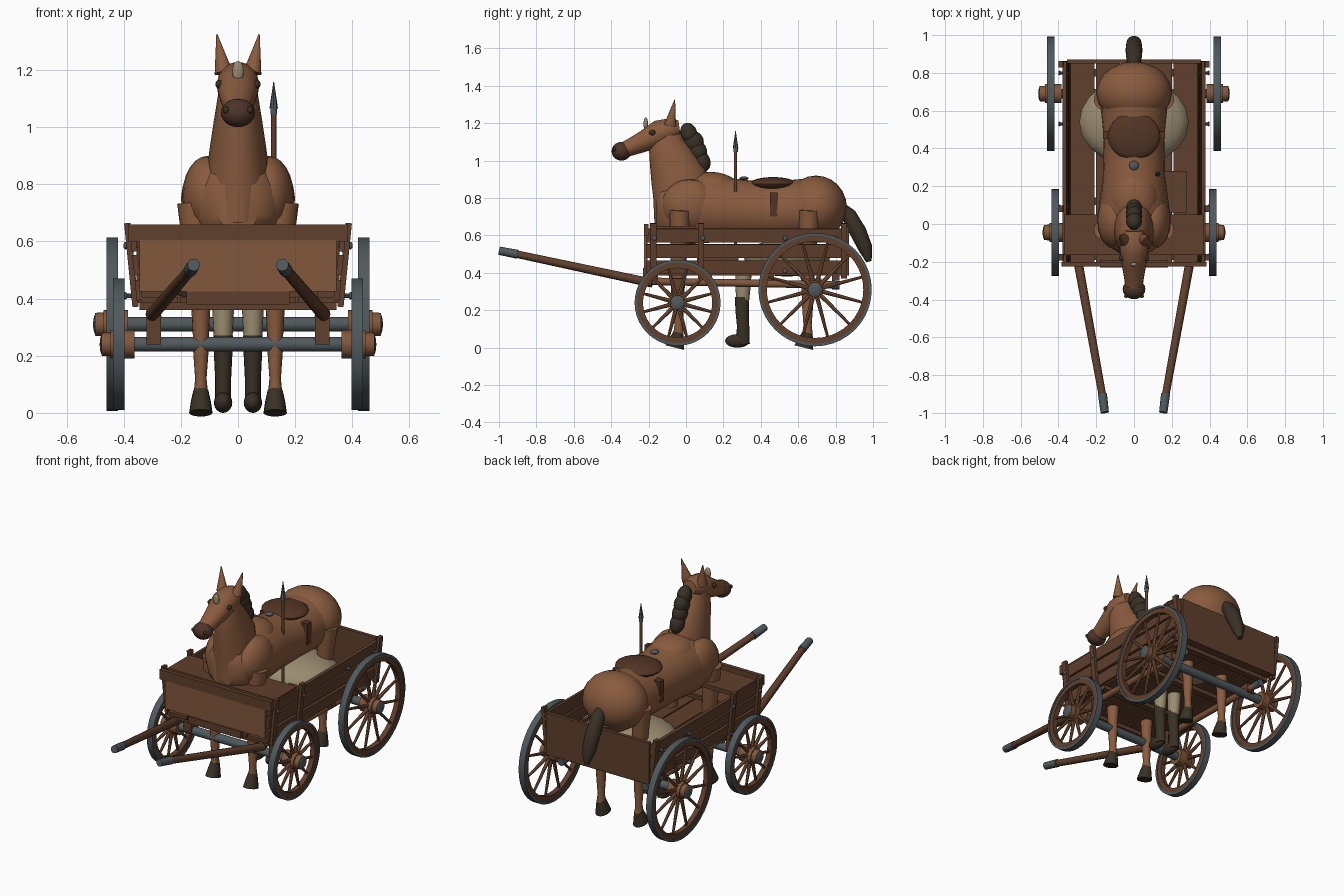
import bpy, bmesh, math
from mathutils import Vector, Matrix

if "Cube" in bpy.data.objects:
    bpy.data.objects.remove(bpy.data.objects["Cube"])


def material(name, r, g, b):
    m = bpy.data.materials.new(name)
    m.use_nodes = True
    m.diffuse_color = (r, g, b, 1)
    m.node_tree.nodes["Principled BSDF"].inputs["Base Color"].default_value = (r, g, b, 1)
    return m


COAT = material("chestnut coat", .25, .105, .048)
LIGHT = material("light wood", .22, .095, .045)
WOOD = material("dark wood", .115, .05, .025)
IRON = material("iron", .08, .1, .11)
CLOTH = material("tan cloth", .32, .26, .16)
HAIR = material("dark hair", .04, .03, .018)
LEATHER = material("saddle leather", .085, .036, .018)
MUZZLE = material("muzzle brown", .075, .035, .022)


def finish(name, bm, mat, smooth=True):
    bmesh.ops.recalc_face_normals(bm, faces=bm.faces)
    mesh = bpy.data.meshes.new(name)
    bm.to_mesh(mesh)
    bm.free()
    mesh.materials.append(mat)
    ob = bpy.data.objects.new(name, mesh)
    bpy.context.collection.objects.link(ob)
    if smooth:
        bpy.ops.object.select_all(action='DESELECT')
        ob.select_set(True)
        bpy.context.view_layer.objects.active = ob
        bpy.ops.object.shade_smooth_by_angle(angle=math.radians(35))
    return ob


def box(name, xs, ys, zs, mat, lean=0):
    bm = bmesh.new()
    mid = Vector([sum(p) / 2 for p in (xs, ys, zs)])
    size = [p[1] - p[0] for p in (xs, ys, zs)]
    m = Matrix.Translation(mid) @ Matrix.Rotation(lean, 4, 'Y') @ Matrix.Diagonal((*size, 1))
    bmesh.ops.create_cube(bm, size=1, matrix=m)
    return finish(name, bm, mat, False)


def ball(name, mid, radii, mat, tilt=0):
    bm = bmesh.new()
    m = Matrix.Translation(mid) @ Matrix.Rotation(tilt, 4, 'X') @ Matrix.Diagonal((*radii, 1))
    bmesh.ops.create_uvsphere(bm, u_segments=20, v_segments=12, radius=1, matrix=m)
    return finish(name, bm, mat)


def add_rod(bm, a, b, r1, r2, sides=10):
    a, b = Vector(a), Vector(b)
    turn = (b - a).to_track_quat('Z', 'Y').to_matrix().to_4x4()
    bmesh.ops.create_cone(bm, cap_ends=True, segments=sides, radius1=r1, radius2=r2,
                          depth=(b - a).length, matrix=Matrix.Translation((a + b) / 2) @ turn)


def rod(name, a, b, r1, r2, mat, sides=12):
    bm = bmesh.new()
    add_rod(bm, a, b, r1, r2, sides)
    return finish(name, bm, mat)


def loft(name, x, rings, mat, sides=16):
    """Oval tube in the plane x; each ring is (y, z, half width, half depth)."""
    bm = bmesh.new()
    loops = []
    for i, (y, z, w, d) in enumerate(rings):
        p, q = rings[max(i - 1, 0)], rings[min(i + 1, len(rings) - 1)]
        t = Vector((0, q[0] - p[0], q[1] - p[1])).normalized()
        n = Vector((0, -t.z, t.y))
        loops.append([bm.verts.new(Vector((x + w * math.cos(a), y, z)) + n * d * math.sin(a))
                      for a in (math.tau * k / sides for k in range(sides))])
    for u, v in zip(loops, loops[1:]):
        for k in range(sides):
            j = (k + 1) % sides
            bm.faces.new((u[k], u[j], v[j], v[k]))
    bm.faces.new(loops[0])
    bm.faces.new(loops[-1])
    return finish(name, bm, mat)


def ring(name, x0, x1, inner, outer, y, z, mat, sides=40):
    """Square-section hoop around an x axis."""
    bm = bmesh.new()
    profile = [(x0, inner), (x1, inner), (x1, outer), (x0, outer)]
    loops = [[bm.verts.new((x, y + r * math.cos(math.tau * k / sides),
                            z + r * math.sin(math.tau * k / sides))) for x, r in profile]
             for k in range(sides)]
    for k in range(sides):
        u, v = loops[k], loops[(k + 1) % sides]
        for c in range(4):
            e = (c + 1) % 4
            bm.faces.new((u[c], u[e], v[e], v[c]))
    return finish(name, bm, mat)


# Wheels and axles
def wheel(name, s, x, y, z, radius):
    ring(name + "_felloe", x - .016, x + .016, radius - .045, radius - .012, y, z, WOOD)
    ring(name + "_tyre", x - .02, x + .02, radius - .014, radius, y, z, IRON)
    bm = bmesh.new()
    for k in range(12):
        a = math.tau * (k + .5) / 12
        d = Vector((0, math.cos(a), math.sin(a)))
        c = Vector((x, y, z))
        add_rod(bm, c + d * .03, c + d * (radius - .035), .012, .007, 8)
    finish(name + "_spokes", bm, LIGHT)
    rod(name + "_hub", (x - s * .055, y, z), (x + s * .03, y, z), .05, .05, LIGHT, 16)
    rod(name + "_hub_nose", (x + s * .03, y, z), (x + s * .06, y, z), .042, .04, LIGHT, 16)
    ball(name + "_hub_cap", (x + s * .055, y, z), (.012, .039, .039), IRON)


for end, x, y, z, radius in (("front", .417, -.045, .24, .23), ("rear", .44, .69, .31, .303)):
    for side, s in (("left", 1), ("right", -1)):
        wheel(f"{end}_{side}_wheel", s, s * x, y, z, radius)
    rod(end + "_axle", (-x, y, z), (x, y, z), .026, .026, IRON, 16)
    for s in (1, -1):
        box(end + "_axle_block", sorted((s * .27, s * .32)), (y - .035, y + .035), (z, .37), WOOD)

# Cart floor and underframe
for k in range(5):
    mid = (k - 2) * .137
    box("floor_plank", (mid - .064, mid + .064), (-.21, .86), (.385, .405), WOOD)
for y in (-.17, .12, .45, .8):
    box("floor_crossbeam", (-.345, .345), (y - .02, y + .02), (.36, .386), WOOD)

# Sides, posts, bolts, underframe rails and shafts
for s in (1, -1):
    for z in (.43, .517, .6):
        x = s * (.345 + (z - .4) * .1)
        box("side_plank", (x - .01, x + .01), (-.215, .86), (z - .036, z + .036), WOOD, s * .1)
    for y in (-.175, .08, .845):
        x = s * .373
        box("side_post", (x - .011, x + .011), (y - .017, y + .017), (.37, .665), WOOD, s * .1)
    for y in (-.17, .09, .53, .8):
        for z in (.41, .585):
            rod("bolt", (s * .35, y, z), (s * .395, y, z), .008, .008, IRON, 8)
            ball("bolt_head", (s * .394, y, z), (.007, .013, .013), IRON)
    rod("underframe_rail", (s * .29, -.2, .355), (s * .29, .79, .335), .02, .02, LIGHT)
    rod("rail_tip", (s * .29, .78, .335), (s * .29, .82, .334), .023, .023, IRON)
    rod("shaft", (s * .3, -.18, .345), (s * .165, -.92, .503), .024, .02, WOOD)
    rod("shaft_tip", (s * .167, -.9, .499), (s * .155, -.998, .518), .024, .022, IRON)

# End boards and seat
box("front_panel", (-.345, .345), (-.225, -.205), (.425, .605), LIGHT)
box("front_top_board", (-.385, .385), (-.225, -.2), (.6, .66), WOOD)
box("front_sill", (-.18, .18), (-.23, -.19), (.38, .425), WOOD)
box("seat_board", (-.37, .37), (-.165, .05), (.625, .65), WOOD)
box("tailboard", (-.355, .355), (.85, .872), (.385, .645), WOOD)
box("storage_box", (.16, .28), (.06, .28), (.405, .53), WOOD)

# Horse body
loft("horse_barrel", 0, [(-.16, .72, .07, .1), (-.12, .72, .13, .15), (-.02, .73, .175, .18),
                         (.1, .745, .185, .185), (.25, .735, .165, .17), (.45, .725, .16, .155),
                         (.6, .735, .175, .165), (.74, .74, .17, .165), (.82, .74, .1, .11)], COAT, 24)
ball("horse_rump", (0, .695, .75), (.2, .165, .17), COAT)
ball("horse_withers", (0, .13, .84), (.13, .16, .1), COAT)
for s in (1, -1):
    ball("horse_shoulder", (s * .105, .02, .76), (.09, .15, .14), COAT)
loft("horse_neck", 0, [(-.04, .65, .1, .13), (-.02, .8, .115, .155), (-.04, .92, .1, .15),
                       (-.08, 1.02, .085, .12), (-.105, 1.1, .072, .095),
                       (-.1, 1.17, .06, .065)], COAT, 20)

# Horse head
loft("horse_head", 0, [(-.035, 1.175, .045, .04), (-.07, 1.17, .07, .06), (-.14, 1.145, .075, .074),
                       (-.22, 1.105, .064, .058), (-.3, 1.07, .05, .046),
                       (-.35, 1.05, .045, .04)], COAT, 18)
ball("muzzle", (0, -.345, 1.05), (.06, .053, .05), MUZZLE)
ball("forelock", (0, -.215, 1.195), (.02, .012, .036), CLOTH)
for s in (1, -1):
    rod("ear", (s * .05, -.085, 1.19), (s * .074, -.06, 1.325), .033, .002, COAT)
    ball("eye", (s * .066, -.18, 1.15), (.013, .018, .015), HAIR)
    ball("nostril", (s * .042, -.382, 1.06), (.011, .009, .012), HAIR)

# Mane and tail
for y, z, r in ((.015, 1.145, .045), (.04, 1.1, .055), (.06, 1.05, .052), (.085, .995, .045)):
    ball("mane_lock", (0, y, z), (.042, r, .058), HAIR, .3)
loft("tail", 0, [(.83, .76, .02, .02), (.87, .71, .04, .04), (.92, .62, .045, .045),
                 (.96, .53, .04, .038), (.978, .46, .015, .015)], HAIR)

# Horse legs
for end, y in (("front", -.04), ("hind", .65)):
    for s in (1, -1):
        rod(end + "_thigh", (s * .135, y, .44), (s * .155, y + .01, .735), .04, .058, COAT, 16)
        loft(end + "_leg", s * .13, [(y, .5, .042, .045), (y, .36, .033, .036), (y, .27, .028, .03),
                                     (y, .23, .028, .03), (y, .12, .02, .022), (y, .07, .025, .028)], COAT)
        loft(end + "_hoof", s * .13, [(y - .02, 0, .041, .052), (y - .01, .04, .035, .04),
                                      (y, .08, .026, .028)], HAIR)

# Cloth load, hanging trouser legs and boots
ball("cloth_bundle", (0, .54, .48), (.29, .23, .1), CLOTH)
for s in (1, -1):
    x = s * .052
    loft("trouser_leg", x, [(.31, .46, .042, .045), (.305, .32, .036, .04), (.3, .18, .028, .03)], CLOTH)
    loft("boot", x, [(.305, .02, .028, .036), (.305, .12, .028, .033), (.3, .2, .032, .036),
                     (.3, .27, .034, .038)], HAIR)
    ball("boot_foot", (x, .275, .036), (.032, .066, .036), HAIR)

# Saddle and spear
ball("saddle", (0, .465, .876), (.14, .125, .036), LEATHER)
box("saddle_girth", (-.163, .163), (.45, .49), (.7, .83), LEATHER)
ball("saddle_ring", (0, .31, .905), (.025, .025, .01), IRON)
rod("spear_shaft", (.125, .265, .42), (.125, .265, 1.07), .009, .009, WOOD)
rod("spear_collar", (.125, .265, 1.045), (.125, .265, 1.07), .012, .012, IRON)
rod("spear_head", (.125, .265, 1.065), (.125, .265, 1.16), .015, .001, IRON, 8)
